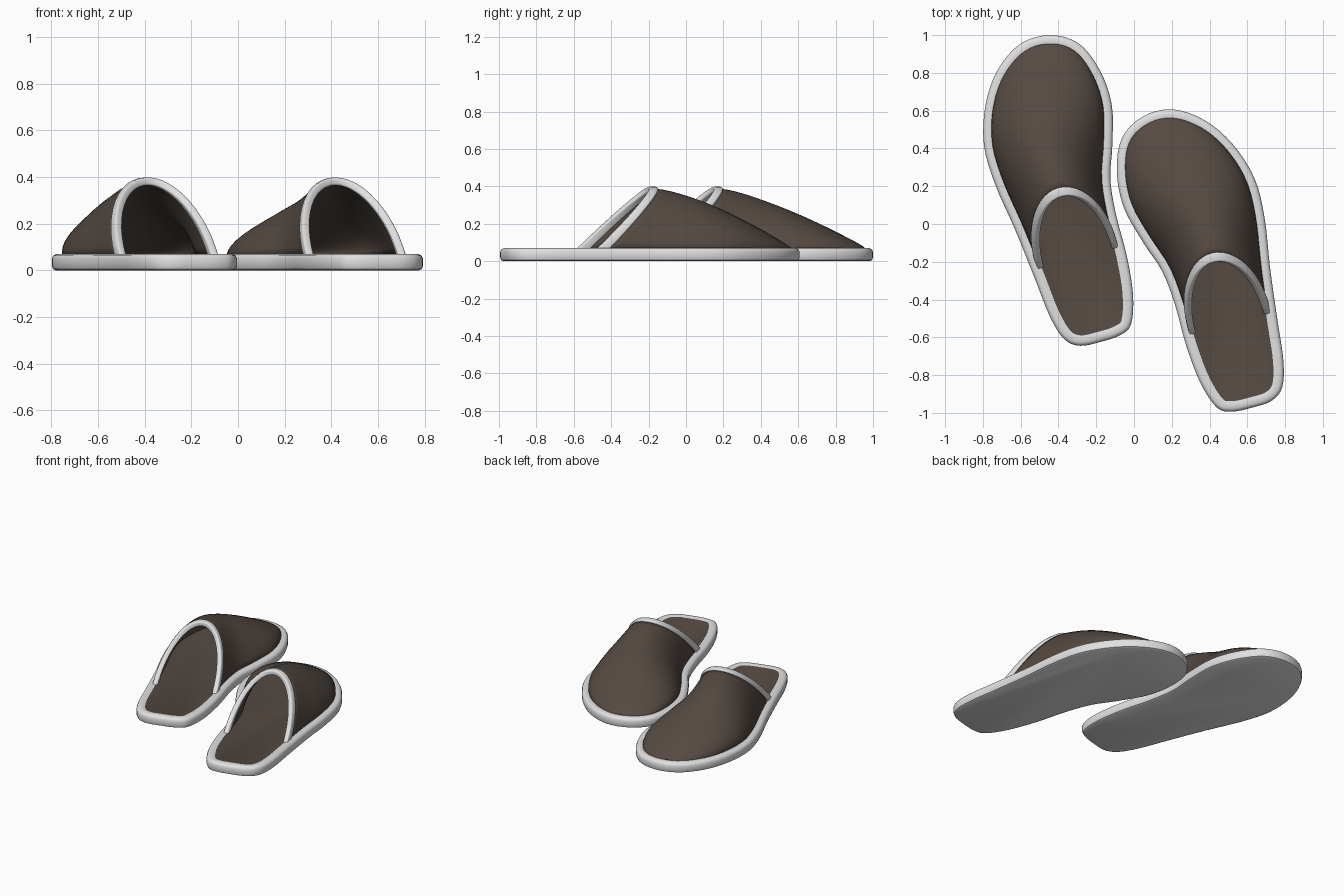
import bpy, bmesh, math
from mathutils import Matrix, Vector

if "Cube" in bpy.data.objects:
    bpy.data.objects.remove(bpy.data.objects["Cube"])


def material(name, rgb):
    m = bpy.data.materials.new(name)
    m.diffuse_color = (*rgb, 1)
    m.use_nodes = True
    m.node_tree.nodes["Principled BSDF"].inputs["Base Color"].default_value = m.diffuse_color
    return m


BROWN = material("brown_felt", (0.089, 0.067, 0.054))
WHITE = material("light_grey_trim", (0.75, 0.75, 0.75))

# Footprint of one slipper, toe towards +y
FOOT = [(.149, 1.081), (.283, 1.001), (.355, .839), (.37, .643), (.318, .435), (.261, .264),
        (.241, .073), (.24, -.144), (.219, -.356), (.168, -.508), (.095, -.55), (-.016, -.557),
        (-.122, -.549), (-.195, -.493), (-.237, -.358), (-.262, -.144), (-.296, .134),
        (-.336, .393), (-.339, .611), (-.274, .817), (-.163, .978), (-.012, 1.078)]


def smooth_loop(pts, n=4):
    """Closed Catmull-Rom curve through the points."""
    out, k = [], len(pts)
    for i in range(k):
        a, b, c, d = (Vector(pts[(i + j) % k]) for j in (-1, 0, 1, 2))
        for j in range(n):
            t = j / n
            out.append(.5 * (2 * b + (c - a) * t + (2 * a - 5 * b + 4 * c - d) * t * t
                             + (3 * b - a - 3 * c + d) * t ** 3))
    return out


OUTLINE = smooth_loop(FOOT)


def inset(d):
    k, out = len(OUTLINE), []
    for i, p in enumerate(OUTLINE):
        t = (OUTLINE[(i + 1) % k] - OUTLINE[i - 1]).normalized()
        out.append(p + Vector((t.y, -t.x)) * d)  # clockwise loop: right side is inward
    return out


BASE = inset(.05)
TIP = max(BASE, key=lambda p: p.y)
SOLE_TOP, HEIGHT = .07, .312
HEEL_Y, RIDGE_Y = -.05, .277


def x_range(y):
    xs = []
    for i, b in enumerate(BASE):
        a = BASE[i - 1]
        if (a.y - y) * (b.y - y) < 0:
            xs.append(a.x + (b.x - a.x) * (y - a.y) / (b.y - a.y))
    return (min(xs), max(xs)) if xs else (TIP.x, TIP.x)


def arch(s, n=24):
    """Leaning arch of the upper: s = 0 at the opening, 1 at the toe."""
    y0 = HEEL_Y + (TIP.y - HEEL_Y) * s
    y1 = RIDGE_Y + (TIP.y - RIDGE_Y) * s
    lo, hi = x_range(y0)
    h = HEIGHT * (1 - max(s, 0) ** 1.4)
    row = []
    for i in range(n + 1):
        a = math.pi * i / n
        row.append(Vector(((lo + hi) / 2 - (hi - lo) / 2 * math.cos(a),
                           y0 + (y1 - y0) * math.sin(a),
                           SOLE_TOP - .008 + (h + .008 * (s < 1)) * math.sin(a))))
    return row


def make(name, rows, mats, matrix, closed=False, caps=None):
    """Skin rows of points; optional caps give the material of the first and last row."""
    bm = bmesh.new()
    vr = [[bm.verts.new(matrix @ p) for p in r] for r in rows]
    n = len(rows[0])
    for a, b in zip(vr, vr[1:]):
        for i in range(n if closed else n - 1):
            j = (i + 1) % n
            bm.faces.new((a[i], a[j], b[j], b[i]))
    if caps:
        for r, mi in zip((vr[0], vr[-1]), caps):
            bm.faces.new(r).material_index = mi
    bmesh.ops.remove_doubles(bm, verts=bm.verts, dist=.0002)
    bmesh.ops.recalc_face_normals(bm, faces=bm.faces)
    me = bpy.data.meshes.new(name)
    bm.to_mesh(me)
    bm.free()
    for m in mats:
        me.materials.append(m)
    ob = bpy.data.objects.new(name, me)
    bpy.context.collection.objects.link(ob)
    bpy.ops.object.select_all(action='DESELECT')
    ob.select_set(True)
    bpy.context.view_layer.objects.active = ob
    bpy.ops.object.shade_smooth_by_angle(angle=math.radians(40))
    return ob


def thicken(ob, thickness, bevel=0):
    m = ob.modifiers.new("thickness", 'SOLIDIFY')
    m.thickness, m.offset = thickness, 0
    if bevel:
        b = ob.modifiers.new("round", 'BEVEL')
        b.width, b.segments = bevel, 3


def slipper(side, matrix):
    # Sole with rounded edge and a slightly sunk insole
    profile = [(.018, 0), (.005, .006), (0, .02), (0, .05), (.006, .063), (.018, .07),
               (.045, .07), (.055, .066)]
    rows = [[Vector((p.x, p.y, z)) for p in inset(d)] for d, z in profile]
    make(side + "_sole", rows, (WHITE, BROWN), matrix, True, (0, 1))
    # Upper
    rows = [arch(math.sin(math.pi / 2 * i / 28)) for i in range(29)]
    thicken(make(side + "_upper", rows, (BROWN,), matrix), .012)
    # Trim band round the opening
    rows = [arch(-.05 + .065 * i / 2) for i in range(3)]
    thicken(make(side + "_opening_trim", rows, (WHITE,), matrix), .034, .009)


# The right slipper is the left one mirrored and turned
left = Matrix.Rotation(math.radians(15), 4, 'Z') @ Matrix.Translation((-.32, 0, 0))
right = (Matrix.Translation((.16, -.52, 0)) @ Matrix.Rotation(math.radians(30), 4, 'Z')
         @ Matrix.Scale(-1, 4, (1, 0, 0)) @ left)
slipper("left", left)
slipper("right", right)
